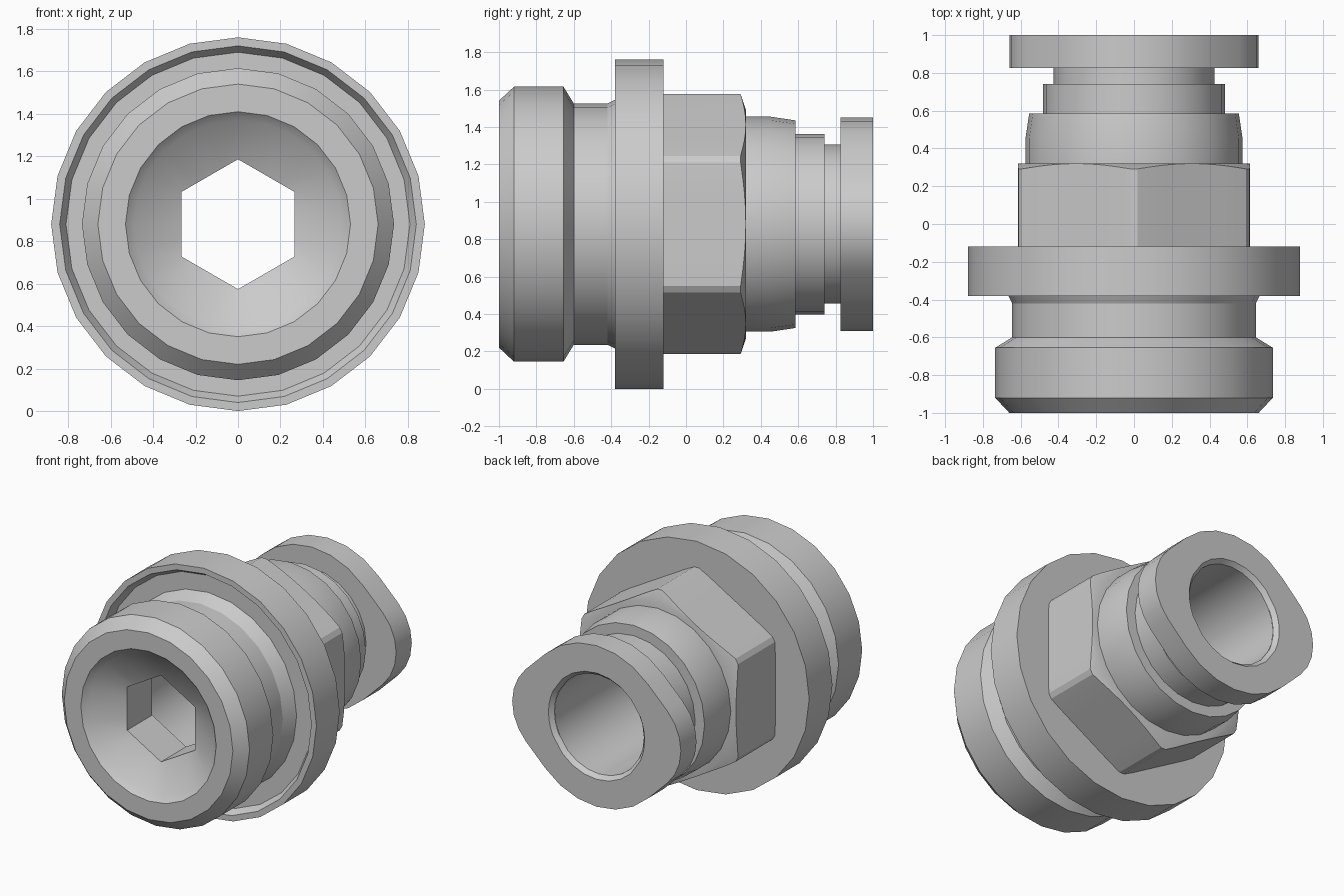
import bpy
from math import sin, cos, radians, pi, hypot

if "Cube" in bpy.data.objects:
    bpy.data.objects.remove(bpy.data.objects["Cube"])

CZ = 0.88                                   # height of the fitting's axis
ROUND = [radians(15 * i) for i in range(24)]


def circle(r, angles=ROUND):
    return [(r * sin(a), r * cos(a)) for a in angles]


def hexagon(apothem, angles=ROUND, limit=9):
    # corner pointing up; limit trims the corners
    out = []
    for a in angles:
        local = (a % (pi / 3)) - pi / 6
        r = min(apothem / cos(local), limit)
        out.append((r * sin(a), r * cos(a)))
    return out


def loft(name, sections):
    # sections: (outline, y), where y is a number or one value per point
    verts, faces = [], []
    n = len(sections[0][0])
    for outline, y in sections:
        ys = y if isinstance(y, list) else [y] * n
        verts += [(x, yy, CZ + z) for (x, z), yy in zip(outline, ys)]
    for i in range(len(sections) - 1):
        for j in range(n):
            k = (j + 1) % n
            faces.append((i * n + j, i * n + k, (i + 1) * n + k, (i + 1) * n + j))
    mesh = bpy.data.meshes.new(name)
    mesh.from_pydata(verts, [], faces)
    mesh.shade_smooth()
    mesh.set_sharp_from_angle(angle=radians(25))
    ob = bpy.data.objects.new(name, mesh)
    bpy.context.collection.objects.link(ob)
    return ob


# Bore, hexagon key socket, threaded end and flange in one turned shell
front_profile = [(0.53, -1), (0.66, -1), (0.735, -0.92), (0.735, -0.655),
                 (0.645, -0.60), (0.645, -0.42), (0.69, -0.33), (0.81, -0.33),
                 (0.84, -0.38), (0.88, -0.38), (0.88, -0.12), (0.58, -0.12)]
socket = hexagon(0.265)
loft("threaded_body", [(circle(0.35), 0.97), (circle(0.35), -0.58),
                       (socket, -0.58), (socket, -0.86), (circle(0.49), -0.96)]
     + [(circle(r), y) for r, y in front_profile])

# Hexagon nut with trimmed corners and a turned chamfer on the back
nut_angles = [radians(60 * k + o) for k in range(6)
              for o in (1.6, 8, 15, 22, 30, 38, 45, 52, 58.4)]
nut = hexagon(0.615, nut_angles, 0.695)
chamfer_y = [0.32 - 0.35 * (hypot(x, z) - 0.615) for x, z in nut]
loft("hex_nut", [(nut, -0.12), (nut, chamfer_y),
                 (circle(0.613, nut_angles), 0.32), (circle(0.5, nut_angles), 0.32)])

# Stepped collar behind the nut
collar = [(0.575, 0.32), (0.575, 0.45), (0.555, 0.585), (0.482, 0.585),
          (0.482, 0.74), (0.425, 0.74), (0.425, 0.83)]
loft("stepped_collar", [(circle(r), y) for r, y in collar])

# Release ring: a round disc with a blunt lobe on each side
quarter = [(0.57 * sin(radians(a)), 0.57 * cos(radians(a))) for a in (0, 15, 30, 45)]
quarter += [(0.3 + 0.36 * sin(radians(a)), 0.36 * cos(radians(a)))
            for a in (45, 60, 75, 90)]
half = quarter + [(x, -z) for x, z in quarter[-2::-1]]
ring = half + [(-x, z) for x, z in half[-2:0:-1]]


def inner(r):
    return [(x * r / hypot(x, z), z * r / hypot(x, z)) for x, z in ring]


loft("release_ring", [(inner(0.41), 0.825), (ring, 0.825), (ring, 1.0),
                      (inner(0.376), 1.0), (inner(0.35), 0.97)])
